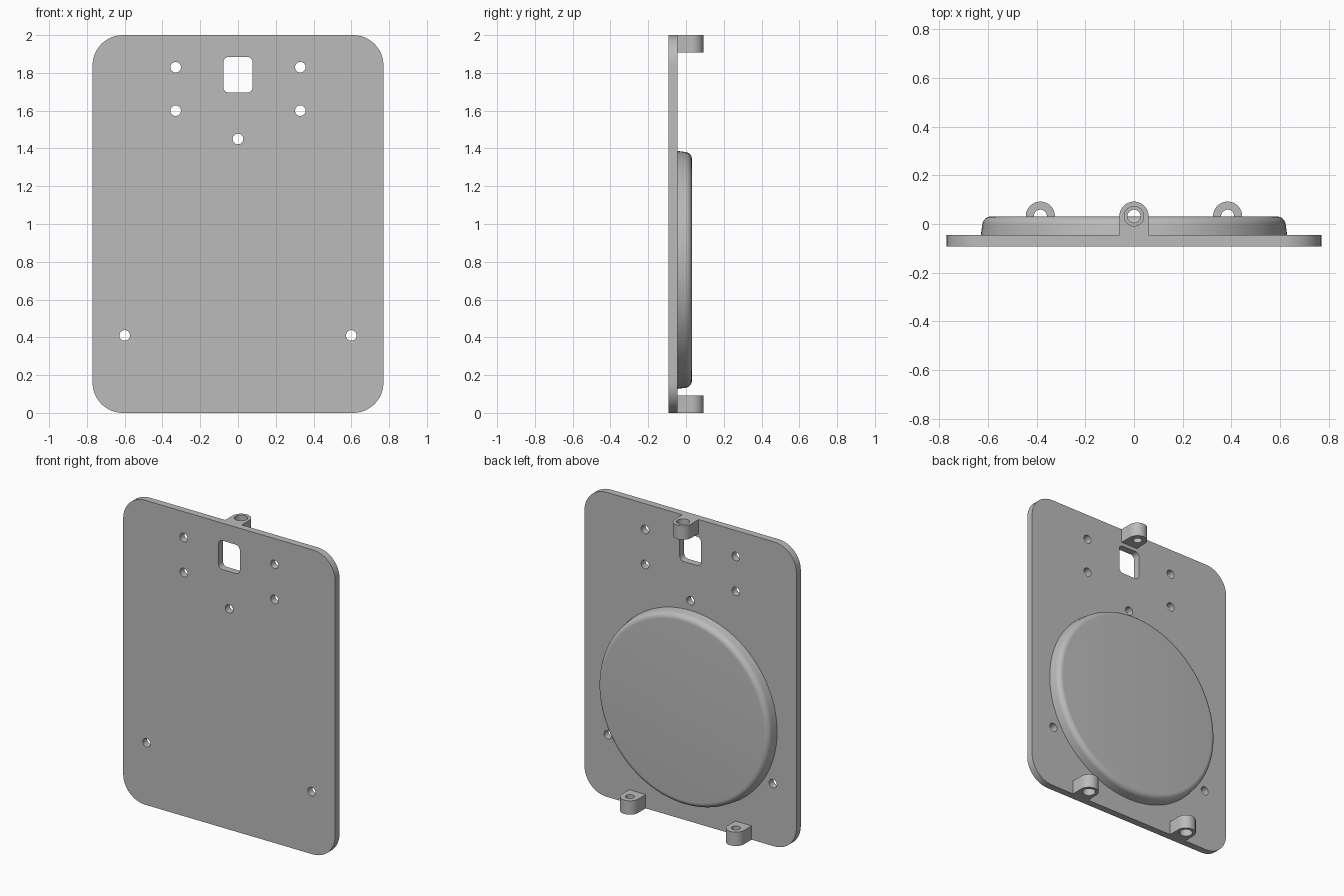
import bpy, bmesh
from math import sin, cos, pi, radians
from mathutils import Matrix

if "Cube" in bpy.data.objects:
    bpy.data.objects.remove(bpy.data.objects["Cube"], do_unlink=True)

grey = bpy.data.materials.new("grey")
grey.use_nodes = True
COLOUR = (0.5, 0.5, 0.5, 1)
grey.diffuse_color = COLOUR
grey.node_tree.nodes["Principled BSDF"].inputs["Base Color"].default_value = COLOUR


def arc(cx, cy, r, start, end, steps):
    angles = [radians(start + (end - start) * i / steps) for i in range(steps + 1)]
    return [(cx + r * cos(a), cy + r * sin(a)) for a in angles]


def circle(cx, cy, r, steps=32):
    return arc(cx, cy, r, 0, 360, steps)[:-1]


def rounded_rect(cx, cy, hx, hy, r, steps=12):
    points = []
    for i, (sx, sy) in enumerate([(1, 1), (-1, 1), (-1, -1), (1, -1)]):
        points += arc(cx + sx * (hx - r), cy + sy * (hy - r), r, 90 * i, 90 * i + 90, steps)
    return points


def finish(name, bm, matrix):
    """Turn a bmesh into a placed, smooth-by-angle grey object."""
    bmesh.ops.remove_doubles(bm, verts=bm.verts, dist=1e-5)
    bmesh.ops.transform(bm, matrix=matrix, verts=bm.verts)
    bmesh.ops.recalc_face_normals(bm, faces=bm.faces)
    mesh = bpy.data.meshes.new(name)
    bm.to_mesh(mesh)
    bm.free()
    mesh.materials.append(grey)
    obj = bpy.data.objects.new(name, mesh)
    bpy.context.collection.objects.link(obj)
    return obj


def shade(obj):
    bpy.ops.object.select_all(action="DESELECT")
    obj.select_set(True)
    bpy.context.view_layer.objects.active = obj
    bpy.ops.object.shade_smooth_by_angle(angle=radians(30))


def extrude_outline(name, loops, thickness, matrix):
    """Fill an outline with holes and extrude it about its own plane."""
    curve = bpy.data.curves.new(name + "_outline", "CURVE")
    curve.dimensions = "2D"
    curve.fill_mode = "BOTH"
    curve.extrude = thickness / 2
    for loop in loops:
        spline = curve.splines.new("POLY")
        spline.points.add(len(loop) - 1)
        for point, (x, y) in zip(spline.points, loop):
            point.co = (x, y, 0, 1)
        spline.use_cyclic_u = True
    temp = bpy.data.objects.new(name + "_outline", curve)
    bpy.context.collection.objects.link(temp)
    graph = bpy.context.evaluated_depsgraph_get()
    mesh = bpy.data.meshes.new_from_object(temp.evaluated_get(graph))
    bm = bmesh.new()
    bm.from_mesh(mesh)
    bpy.data.objects.remove(temp, do_unlink=True)
    bpy.data.meshes.remove(mesh)
    bpy.data.curves.remove(curve)
    return finish(name, bm, matrix)


def lathe(name, profile, matrix, steps):
    """Spin an (r, z) profile about local z."""
    bm = bmesh.new()
    verts = [bm.verts.new((r, 0, z)) for r, z in profile]
    edges = [bm.edges.new(pair) for pair in zip(verts, verts[1:])]
    bmesh.ops.spin(bm, geom=verts + edges, cent=(0, 0, 0), axis=(0, 0, 1),
                   angle=2 * pi, steps=steps, use_merge=True)
    return finish(name, bm, matrix)


DEPTH = 0.092          # half of the total depth
BACK = -0.046          # rear face of the plate
LUG_R, LUG_H = 0.06, 0.091
LUG_Y = DEPTH - LUG_R

# Plate with its rounded window and screw holes
holes = [(s * 0.33, z) for s in (-1, 1) for z in (1.6, 1.83)]
holes += [(0, 1.45), (-0.6, 0.41), (0.6, 0.41)]
outline = rounded_rect(0, 1, 0.77, 1, 0.16)
window = rounded_rect(0, 1.79, 0.078, 0.095, 0.03, 6)
plate = extrude_outline(
    "plate", [outline, window] + [circle(x, z, 0.028) for x, z in holes], BACK + DEPTH,
    Matrix.Translation((0, (BACK - DEPTH) / 2, 0)) @ Matrix.Rotation(pi / 2, 4, "X"))
shade(plate)

# Raised disc with slightly tapered side and rounded rim
rim = arc(0.587, 0.04, 0.037, 5, 90, 8)
disc = lathe("raised_disc", [(0.63, 0)] + rim + [(0, 0.077)],
             Matrix.Translation((0, BACK, 0.757)) @ Matrix.Rotation(-pi / 2, 4, "X"), 96)
shade(disc)

# Mounting lugs with counterbored holes opening outwards
lug_outline = arc(0, LUG_Y, LUG_R, 0, 180, 24) + [(-LUG_R, BACK), (LUG_R, BACK)]
half = LUG_H / 2
bore_profile = [(0, -0.1), (0.027, -0.1), (0.027, 0), (0.04, 0), (0.04, 0.1), (0, 0.1)]
for name, x, z, outward in (("top_lug", 0, 2 - half, 1),
                            ("bottom_left_lug", 0.385, half, -1),
                            ("bottom_right_lug", -0.385, half, -1)):
    lug = extrude_outline(name, [lug_outline], LUG_H, Matrix.Translation((x, 0, z)))
    turn = Matrix.Rotation(0 if outward > 0 else pi, 4, "X")
    bore = lathe(name + "_bore", bore_profile, Matrix.Translation((x, LUG_Y, z)) @ turn, 32)
    bore.hide_render = True
    cut = lug.modifiers.new("bore", "BOOLEAN")
    cut.operation = "DIFFERENCE"
    cut.solver = "EXACT"
    cut.object = bore
    bpy.context.view_layer.objects.active = lug
    bpy.ops.object.modifier_apply(modifier=cut.name)
    bpy.data.objects.remove(bore, do_unlink=True)
    shade(lug)
